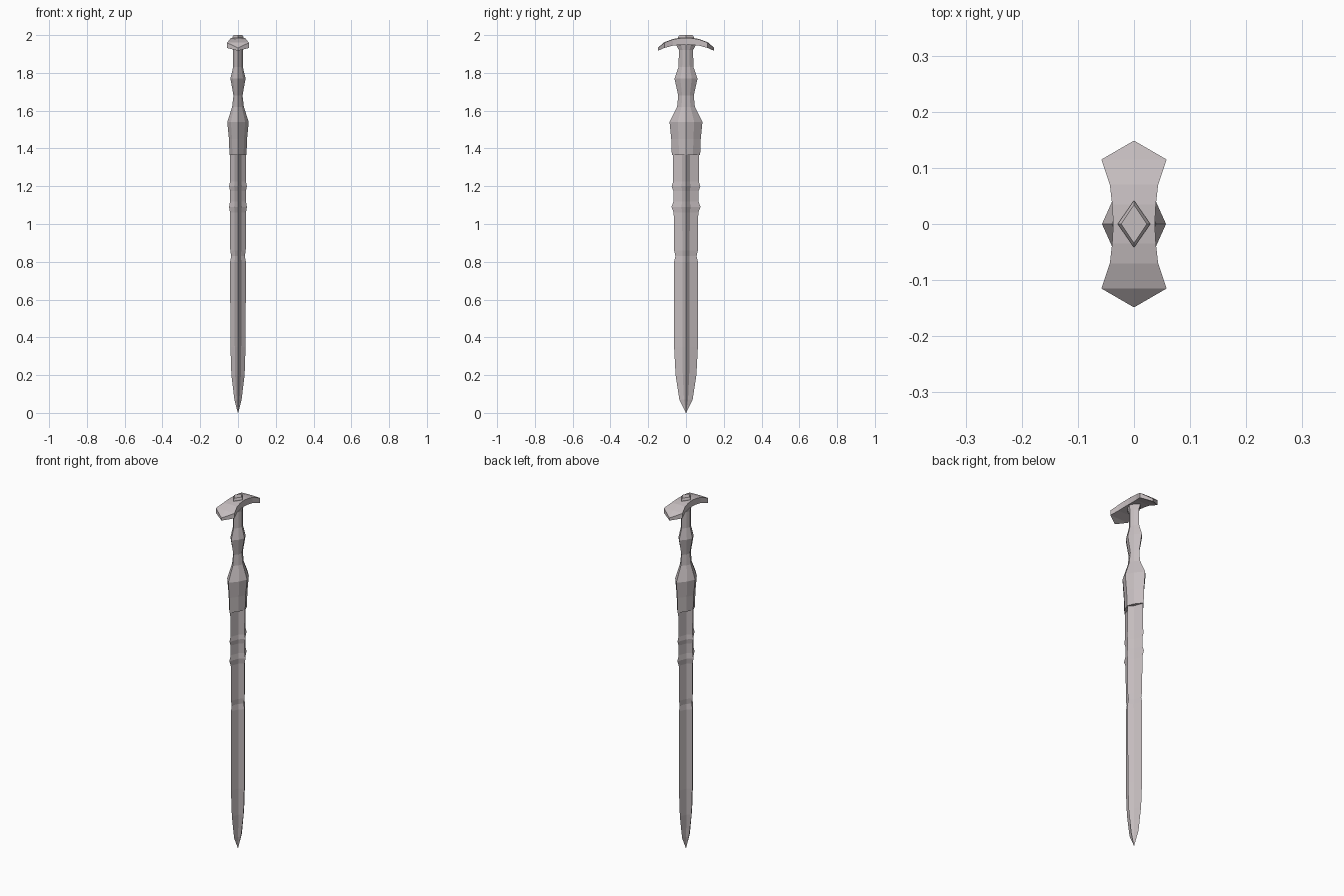
import bpy, bmesh

cube = bpy.data.objects.get("Cube")
if cube:
    bpy.data.objects.remove(cube, do_unlink=True)

steel = bpy.data.materials.new("pale_steel")
steel.use_nodes = True
colour = (0.56, 0.51, 0.52, 1)
steel.diffuse_color = colour
steel.node_tree.nodes["Principled BSDF"].inputs["Base Color"].default_value = colour


def finish(name, bm):
    bmesh.ops.recalc_face_normals(bm, faces=bm.faces)
    mesh = bpy.data.meshes.new(name)
    bm.to_mesh(mesh)
    bm.free()
    mesh.materials.append(steel)
    ob = bpy.data.objects.new(name, mesh)
    bpy.context.collection.objects.link(ob)
    return ob


def loft(name, rings):
    """Skin a list of closed rings and cap both ends."""
    bm = bmesh.new()
    loops = [[bm.verts.new(p) for p in ring] for ring in rings]
    n = len(loops[0])
    for a, b in zip(loops, loops[1:]):
        for i in range(n):
            j = (i + 1) % n
            bm.faces.new((a[i], a[j], b[j], b[i]))
    bm.faces.new(loops[0])
    bm.faces.new(loops[-1])
    return finish(name, bm)


def section(z, hx, hy, mx, my):
    """Four-ridged ring; mx and my place the point between two ridges."""
    a, b = hx * mx, hy * my
    return [(hx, 0, z), (a, b, z), (0, hy, z), (-a, b, z),
            (-hx, 0, z), (-a, -b, z), (0, -hy, z), (a, -b, z)]


# Blade: hollow-ground faces, a notch and two pairs of teeth
blade = [(0, .001, .001), (.07, .019, .035), (.2, .035, .055), (.35, .04, .063),
         (.8, .042, .063), (.83, .036, .056), (.86, .041, .063),
         (1.06, .042, .065), (1.09, .047, .077), (1.12, .042, .066),
         (1.175, .042, .067), (1.2, .047, .076), (1.225, .042, .068), (1.38, .043, .07)]
loft("blade", [section(z, x, y, .43, .31) for z, x, y in blade])

# Collar and grip: faceted, swelling and narrowing
grip = [(1.365, .045, .075), (1.45, .048, .078), (1.54, .057, .087), (1.62, .031, .047),
        (1.68, .024, .041), (1.77, .04, .061), (1.83, .026, .04),
        (1.92, .026, .037), (1.945, .03, .05), (1.965, .034, .062)]
loft("grip", [section(z, x, y, .66, .5) for z, x, y in grip])

# Pommel crossbar: curved bar with waisted sides and pointed ends
half = [(.035, .039, 1.985, 1.948), (.07, .043, 1.979, 1.944),
        (.115, .058, 1.962, 1.932), (.148, .001, 1.934, 1.917)]
stations = ([(-y, w, t, b) for y, w, t, b in reversed(half)]
            + [(0, .037, 1.987, 1.95)] + half)
loft("pommel_bar", [[(-w, y, b), (0, y, b), (w, y, b), (w, y, t - .002), (0, y, t), (-w, y, t - .002)]
                    for y, w, t, b in stations])

# Pommel cap: small bevelled diamond
loft("pommel_cap", [[(x, 0, z), (0, y, z), (-x, 0, z), (0, -y, z)]
                    for z, x, y in [(1.975, .029, .042), (1.99, .029, .042), (2, .023, .034)]])
